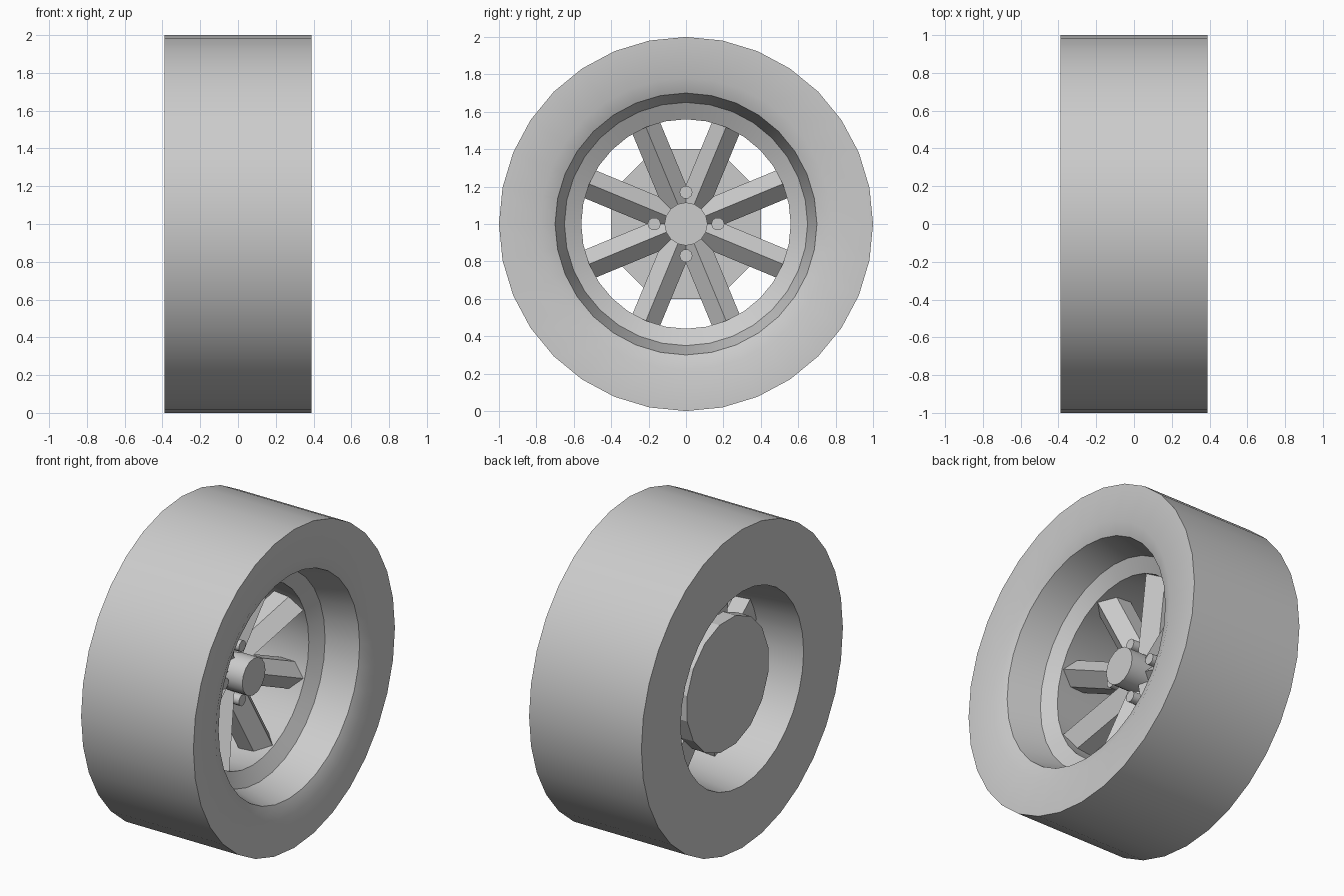
import bpy, bmesh
from math import sin, cos, pi, radians

if "Cube" in bpy.data.objects:
    bpy.data.objects.remove(bpy.data.objects["Cube"])

CZ = 1.0  # axle height


def finish(name, bm, angle=30):
    bmesh.ops.recalc_face_normals(bm, faces=bm.faces)
    me = bpy.data.meshes.new(name)
    bm.to_mesh(me)
    bm.free()
    ob = bpy.data.objects.new(name, me)
    bpy.context.collection.objects.link(ob)
    bpy.ops.object.select_all(action='DESELECT')
    ob.select_set(True)
    bpy.context.view_layer.objects.active = ob
    bpy.ops.object.shade_smooth_by_angle(angle=radians(angle))
    return ob


def lathe(bm, profile, n, y=0.0, z=CZ, phase=0.0, closed=False, caps=False):
    """Revolve (x, radius) points about an axis parallel to x."""
    rings = []
    for x, r in profile:
        rings.append([bm.verts.new((x, y + r * cos(phase + 2 * pi * i / n),
                                    z + r * sin(phase + 2 * pi * i / n))) for i in range(n)])
    pairs = list(zip(rings, rings[1:]))
    if closed:
        pairs.append((rings[-1], rings[0]))
    for a, b in pairs:
        for i in range(n):
            j = (i + 1) % n
            bm.faces.new((a[i], a[j], b[j], b[i]))
    if caps:
        bm.faces.new(rings[0])
        bm.faces.new(rings[-1])


# Tyre and rim share one closed ring profile
bm = bmesh.new()
lathe(bm, [(0.39, 1.0), (0.39, 0.78), (0.355, 0.70), (0.15, 0.65),
           (0.10, 0.56), (-0.39, 0.61), (-0.39, 1.0)], 32, closed=True)
finish("tyre_and_rim", bm)

# Eight ridged spokes, dished back toward the hub
bm = bmesh.new()
section = [(0.09, 0.0), (0.01, 0.08), (-0.10, 0.08), (-0.10, -0.08), (0.01, -0.08)]
for k in range(8):
    a = radians(22.5 + 45 * k)
    ends = []
    for r in (0.06, 0.585):
        dish = 0.19 * (r - 0.56)
        ends.append([bm.verts.new((x + dish, r * cos(a) - t * sin(a),
                                   CZ + r * sin(a) + t * cos(a))) for x, t in section])
    for i in range(5):
        j = (i + 1) % 5
        bm.faces.new((ends[0][i], ends[0][j], ends[1][j], ends[1][i]))
    bm.faces.new(ends[0])
    bm.faces.new(ends[1])
finish("spokes", bm, 20)

# Hub core behind the spokes, and the cap in front
bm = bmesh.new()
lathe(bm, [(-0.22, 0.205), (-0.06, 0.205)], 16, caps=True)
finish("hub_core", bm)
bm = bmesh.new()
lathe(bm, [(-0.15, 0.115), (0.11, 0.115)], 16, caps=True)
finish("hub_cap", bm)

# Four wheel bolts
bm = bmesh.new()
for k in range(4):
    a = k * pi / 2
    lathe(bm, [(-0.09, 0.035), (0.03, 0.035)], 10, y=0.17 * cos(a), z=CZ + 0.17 * sin(a), caps=True)
finish("wheel_bolts", bm, 40)

# Brake drum closing the back
bm = bmesh.new()
lathe(bm, [(-0.29, 0.41), (-0.20, 0.41)], 16, phase=pi / 16, caps=True)
finish("brake_drum", bm, 20)
